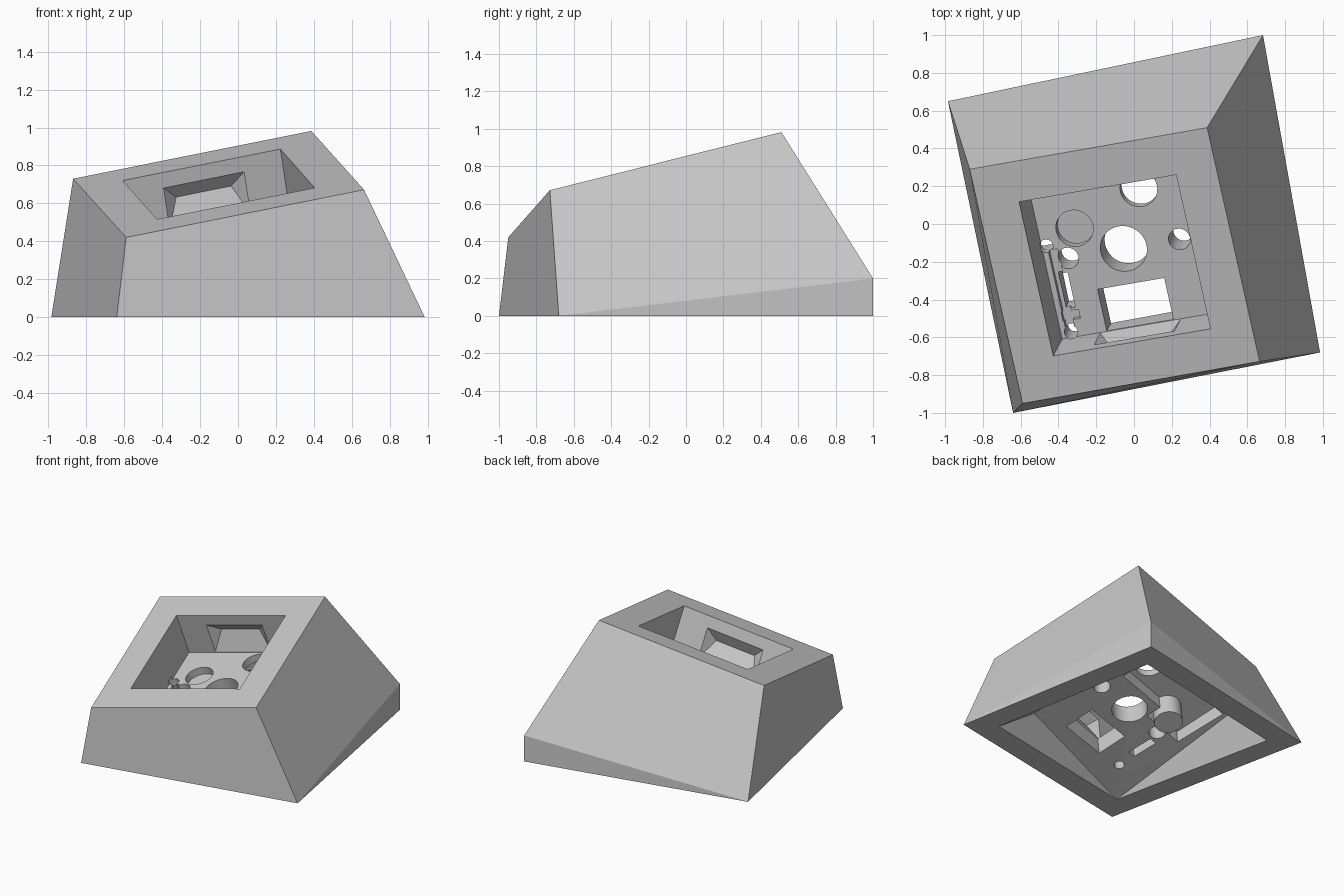
import bpy, bmesh, math
from mathutils import Matrix, Vector

if "Cube" in bpy.data.objects:
    bpy.data.objects.remove(bpy.data.objects["Cube"])

grey = bpy.data.materials.new("plain grey")
grey.use_nodes = True
colour = (0.59, 0.59, 0.59, 1)
grey.diffuse_color = colour
grey.node_tree.nodes["Principled BSDF"].inputs["Base Color"].default_value = colour


def to_object(name, bm):
    bmesh.ops.recalc_face_normals(bm, faces=bm.faces)
    mesh = bpy.data.meshes.new(name)
    bm.to_mesh(mesh)
    bm.free()
    mesh.materials.append(grey)
    obj = bpy.data.objects.new(name, mesh)
    bpy.context.collection.objects.link(obj)
    return obj


def hull(name, points):
    bm = bmesh.new()
    verts = [bm.verts.new(p) for p in points]
    bmesh.ops.convex_hull(bm, input=verts)
    bmesh.ops.dissolve_limit(bm, angle_limit=0.01, verts=bm.verts, edges=bm.edges)
    return to_object(name, bm)


# Slanted housing: skewed base, tilted top, one raised back corner
base = [(-0.64, -1.0), (0.985, -0.68), (0.683, 1.0), (-0.985, 0.65)]
top = [(-0.59, -0.95, 0.42), (0.665, -0.728, 0.672), (0.387, 0.51, 0.982), (-0.87, 0.29, 0.73)]
bm = bmesh.new()
D, C, B, A = [bm.verts.new((x, y, 0)) for x, y in base]
d, c, b, a = [bm.verts.new(p) for p in top]
B2 = bm.verts.new((0.683, 1.0, 0.2))
for face in [(D, A, B, C), (d, c, b, a), (D, C, c, d), (D, d, a, A),
             (C, B, B2), (C, B2, b, c), (A, B2, B), (A, a, b, B2)]:
    bm.faces.new(face)
housing = to_object("housing", bm)

# Frame of the tilted socket: origin in the middle of its opening
u = Vector((0.83, 0.142, 0.168)).normalized()
n = u.cross(Vector((-0.185, 0.812, 0.206))).normalized()
v = n.cross(u)
frame = Matrix((u, v, n)).transposed().to_4x4()
frame.translation = (-0.102, -0.219, 0.701)
half, floor = 0.43, -0.322
cutters = []


def box(name, u0, u1, v0, v1, n0, n1):
    points = [frame @ Vector((p, q, r)) for p in (u0, u1) for q in (v0, v1) for r in (n0, n1)]
    cutters.append(hull(name, points))


def hole(name, x, y, radius):
    bm = bmesh.new()
    place = frame @ Matrix.Translation((x, y, floor - 0.1))
    bmesh.ops.create_cone(bm, cap_ends=True, segments=40, radius1=radius,
                          radius2=radius, depth=0.25, matrix=place)
    cutters.append(to_object(name, bm))


# Hollow underside, tapering up to the tilted plate
rim = [(x * 0.794, y * 0.794) for x, y in base]
plate = [(-0.414, -0.64), (0.502, -0.487), (0.30, 0.46), (-0.614, 0.31)]
cutters.append(hull("underside_hollow",
                    [(x, y, z) for x, y in rim for z in (-0.05, 0)] +
                    [(x, y, 0.25 + 0.15 * x + 0.285 * y) for x, y in plate]))

# Stepped recess under the back of the plate
box("underside_recess_back", -0.47, 0.28, 0.17, 0.46, -0.53, -0.379)
box("underside_recess_left", -0.47, -0.13, 0.05, 0.46, -0.53, -0.379)

# Square socket, light window and side slot
box("socket", -half, half, -half, half, floor, 0.1)
box("window", -0.185, 0.18, -0.427, -0.195, floor - 0.3, floor + 0.02)
box("slot", -0.38, -0.323, -0.27, -0.075, floor - 0.3, floor + 0.02)

# Shallow wire groove beside the slot
box("groove_long", -0.40, -0.35, -0.37, 0.06, floor - 0.04, floor + 0.02)
box("groove_front", -0.405, -0.31, -0.335, -0.285, floor - 0.04, floor + 0.02)

# Round holes in the socket floor
for i, (x, y, r) in enumerate([(0, 0, 0.125), (0.305, 0, 0.058), (-0.305, 0, 0.058),
                               (-0.235, 0.155, 0.1), (0.15, 0.31, 0.1),
                               (-0.405, 0.085, 0.036), (-0.375, -0.40, 0.036)]):
    hole("floor_hole_%d" % i, x, y, r)

# Tapered latch pockets in the front and back socket walls
for side in (-1, 1):
    profile = [(0.41, 0.22, -0.085), (half, 0.22, -0.085), (0.49, 0.15, -0.165),
               (half, 0.22, -0.315), (0.41, 0.22, -0.315)]
    cutters.append(hull("latch_pocket", [frame @ Vector((s * w, side * y, z))
                                         for y, w, z in profile for s in (-1, 1)]))

# Cut everything out of the housing, then drop the cutters
for cutter in cutters:
    cutter.hide_render = True
    mod = housing.modifiers.new(cutter.name, "BOOLEAN")
    mod.operation = "DIFFERENCE"
    mod.solver = "EXACT"
    mod.object = cutter
bpy.context.view_layer.update()
cut = bpy.data.meshes.new_from_object(housing.evaluated_get(bpy.context.evaluated_depsgraph_get()))
housing.modifiers.clear()
housing.data = cut
for cutter in cutters:
    bpy.data.objects.remove(cutter)

bpy.context.view_layer.objects.active = housing
housing.select_set(True)
bpy.ops.object.shade_smooth_by_angle(angle=math.radians(20))
